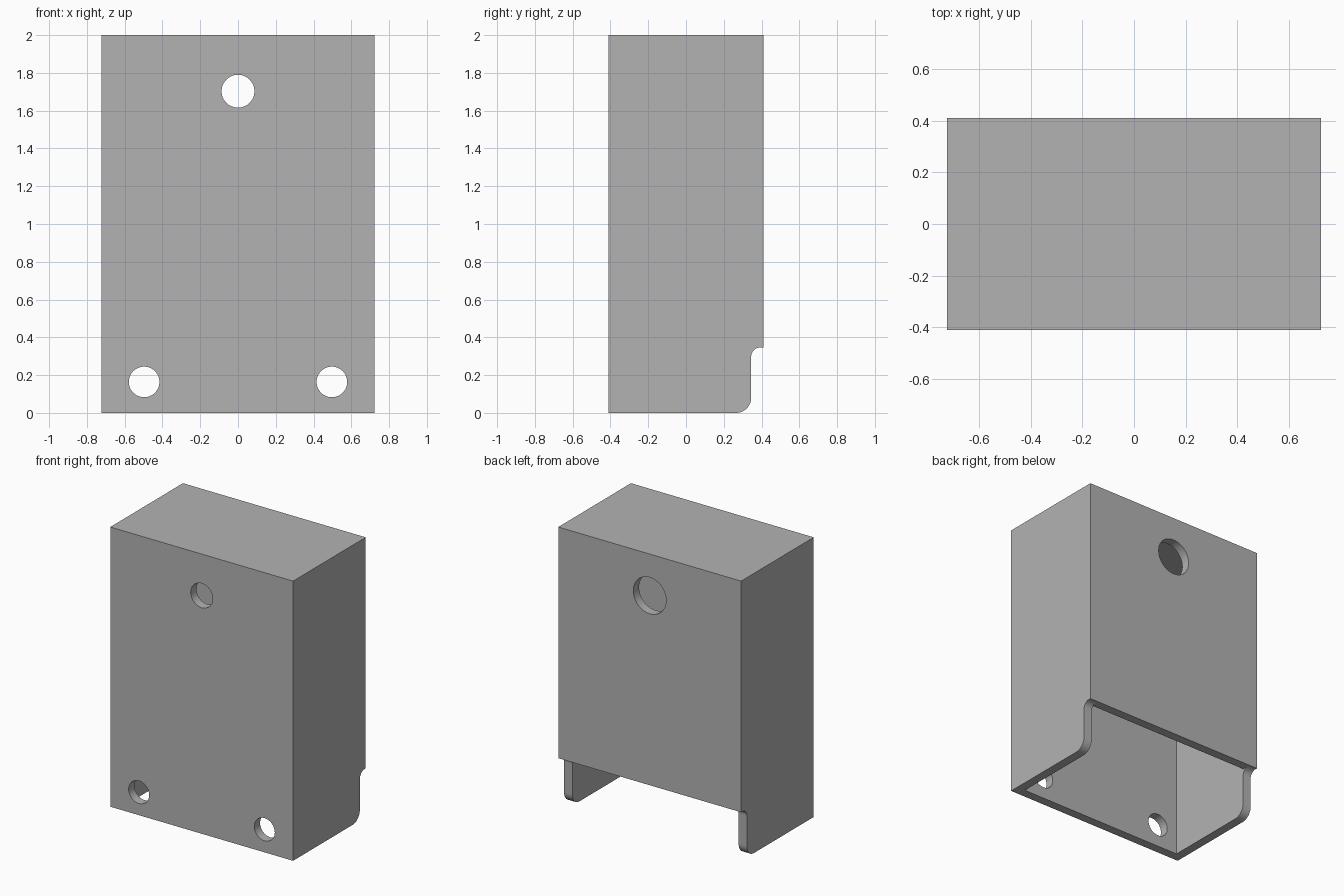
import bpy, bmesh, math
from mathutils import Matrix

cube = bpy.data.objects.get("Cube")
if cube:
    bpy.data.objects.remove(cube, do_unlink=True)

W, D, H, T = 0.723, 0.41, 2.0, 0.065     # half width, half depth, height, wall
NOTCH = 0.347                            # height of the back opening

grey = bpy.data.materials.new("plain grey")
grey.use_nodes = True
colour = (0.45, 0.45, 0.45, 1)
grey.diffuse_color = colour
grey.node_tree.nodes["Principled BSDF"].inputs["Base Color"].default_value = colour


def make_object(name, bm):
    bmesh.ops.recalc_face_normals(bm, faces=bm.faces[:])
    mesh = bpy.data.meshes.new(name)
    bm.to_mesh(mesh)
    bm.free()
    mesh.materials.append(grey)
    obj = bpy.data.objects.new(name, mesh)
    bpy.context.collection.objects.link(obj)
    return obj


def arc(cy, cz, r, start, end, steps=10):
    angles = [math.radians(start + (end - start) * i / steps) for i in range(steps + 1)]
    return [(cy + r * math.cos(a), cz + r * math.sin(a)) for a in angles]


def box_cutter(name, x, y0, y1, z0, z1):
    bm = bmesh.new()
    bmesh.ops.create_cube(bm, size=1)
    for v in bm.verts:
        v.co = (v.co.x * 2 * x, y1 if v.co.y > 0 else y0, z1 if v.co.z > 0 else z0)
    return make_object(name, bm)


def hole_cutter(name, x, y, z, r):
    bm = bmesh.new()
    bmesh.ops.create_cone(bm, cap_ends=True, segments=48, radius1=r, radius2=r, depth=0.3,
                          matrix=Matrix.Translation((x, y, z)) @ Matrix.Rotation(math.pi / 2, 4, 'X'))
    return make_object(name, bm)


# Side profile with a rounded foot and a filleted notch, extruded across the width
foot, fillet = 0.08, 0.05
inner = D - T
profile = [(-D, 0)]
profile += arc(inner - foot, foot, foot, -90, 0)
profile += arc(inner + fillet, NOTCH - fillet, fillet, 180, 90)
profile += [(D, NOTCH), (D, H), (-D, H)]
bm = bmesh.new()
side = bm.faces.new([bm.verts.new((-W, y, z)) for y, z in profile])
swept = bmesh.ops.extrude_face_region(bm, geom=[side])["geom"]
bmesh.ops.translate(bm, vec=(2 * W, 0, 0),
                    verts=[g for g in swept if isinstance(g, bmesh.types.BMVert)])
housing = make_object("housing", bm)

# Cavity, lower back opening, front screw holes and the wider back access hole
cutters = [
    box_cutter("cavity_cutter", W - T, -inner, inner, -0.2, H - T),
    box_cutter("opening_cutter", W - T, 0, 0.6, -0.2, NOTCH),
    hole_cutter("top_hole_cutter", 0, -D, 1.703, 0.087),
    hole_cutter("access_hole_cutter", 0, D, 1.703, 0.13),
]
for s in (-1, 1):
    cutters.append(hole_cutter("lower_hole_cutter", s * 0.497, -D, 0.164, 0.081))

for cutter in cutters:
    mod = housing.modifiers.new(cutter.name, 'BOOLEAN')
    mod.operation, mod.solver, mod.object = 'DIFFERENCE', 'EXACT', cutter

bpy.context.view_layer.objects.active = housing
housing.select_set(True)
for mod in list(housing.modifiers):
    bpy.ops.object.modifier_apply(modifier=mod.name)
for cutter in cutters:
    bpy.data.objects.remove(cutter, do_unlink=True)

bpy.ops.object.select_all(action='DESELECT')
housing.select_set(True)
bpy.ops.object.shade_smooth_by_angle(angle=math.radians(30))
